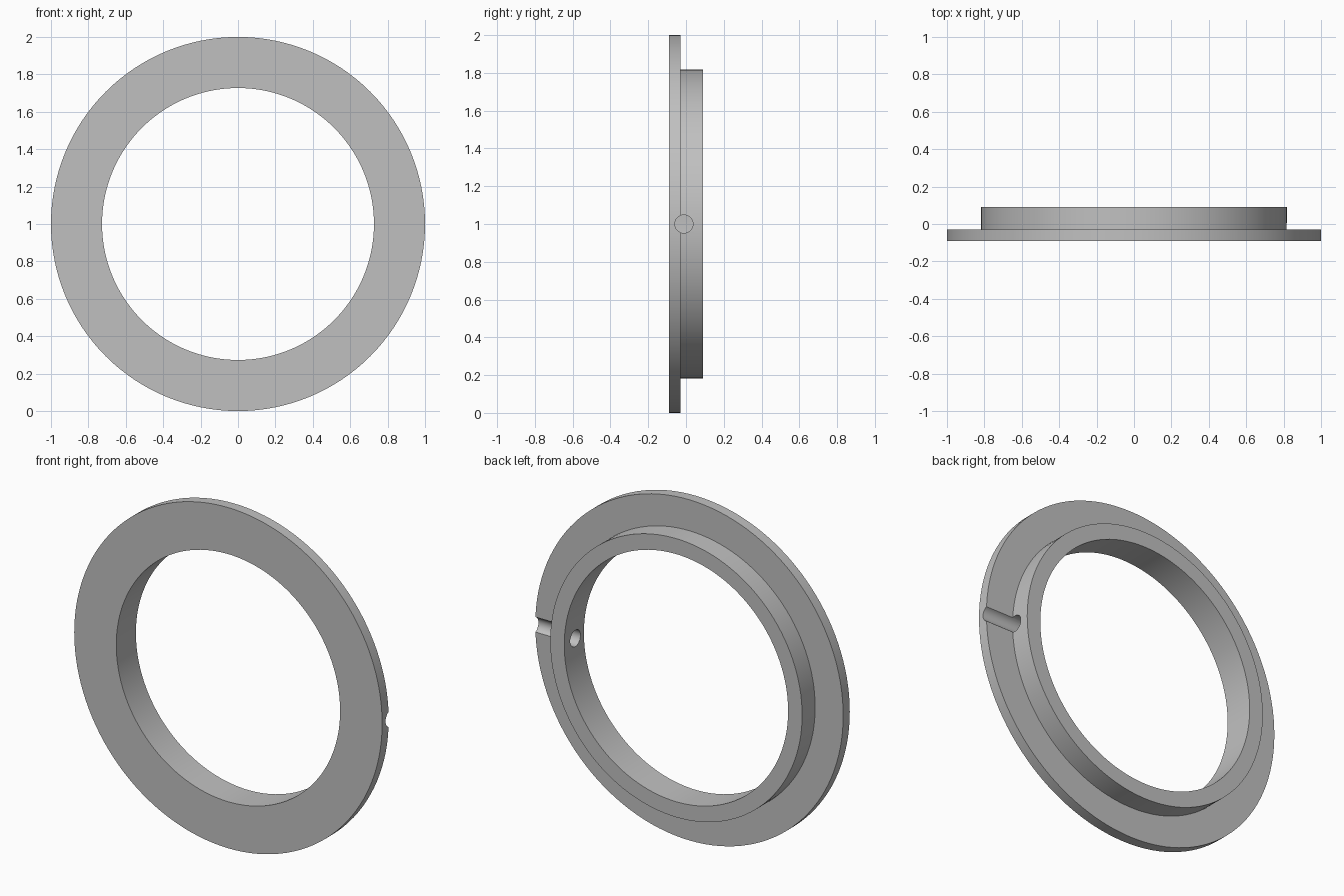
import bpy
import bmesh
import math
from mathutils import Matrix, Vector

cube = bpy.data.objects.get("Cube")
if cube:
    bpy.data.objects.remove(cube, do_unlink=True)

SEGMENTS = 128
BORE, HUB, RIM = 0.727, 0.818, 1.0
FRONT, STEP, BACK = -0.091, -0.03, 0.091
CENTRE = Vector((0, 0, 1))

grey = bpy.data.materials.new("plain_grey")
grey.use_nodes = True
colour = (0.53, 0.53, 0.53, 1)
grey.diffuse_color = colour
grey.node_tree.nodes["Principled BSDF"].inputs["Base Color"].default_value = colour


def make_object(name, bm):
    bmesh.ops.recalc_face_normals(bm, faces=bm.faces)
    mesh = bpy.data.meshes.new(name)
    bm.to_mesh(mesh)
    bm.free()
    mesh.materials.append(grey)
    obj = bpy.data.objects.new(name, mesh)
    bpy.context.collection.objects.link(obj)
    return obj


# Flanged ring: stepped section revolved about the y axis
section = [(BORE, FRONT), (RIM, FRONT), (RIM, STEP),
           (HUB, STEP), (HUB, BACK), (BORE, BACK)]
bm = bmesh.new()
verts = [bm.verts.new((r, y, CENTRE.z)) for r, y in section]
edges = [bm.edges.new((verts[i - 1], verts[i])) for i in range(len(verts))]
bmesh.ops.spin(bm, geom=verts + edges, cent=CENTRE, axis=(0, 1, 0),
               angle=math.tau, steps=SEGMENTS)
bmesh.ops.remove_doubles(bm, verts=bm.verts, dist=0.0001)
ring = make_object("flanged_ring", bm)

# Radial pin hole on the left side, which also grooves the flange
bm = bmesh.new()
place = Matrix.Translation((0.85, -0.011, CENTRE.z)) @ Matrix.Rotation(math.pi / 2, 4, "Y")
bmesh.ops.create_cone(bm, cap_ends=True, segments=32, radius1=0.048,
                      radius2=0.048, depth=0.5, matrix=place)
cutter = make_object("pin_hole_cutter", bm)
cutter.hide_render = True

cut = ring.modifiers.new("pin_hole", "BOOLEAN")
cut.operation = "DIFFERENCE"
cut.solver = "EXACT"
cut.object = cutter

bpy.ops.object.select_all(action="DESELECT")
ring.select_set(True)
bpy.context.view_layer.objects.active = ring
bpy.ops.object.modifier_apply(modifier=cut.name)
bpy.data.objects.remove(cutter, do_unlink=True)
bpy.ops.object.shade_smooth_by_angle(angle=math.radians(30))
